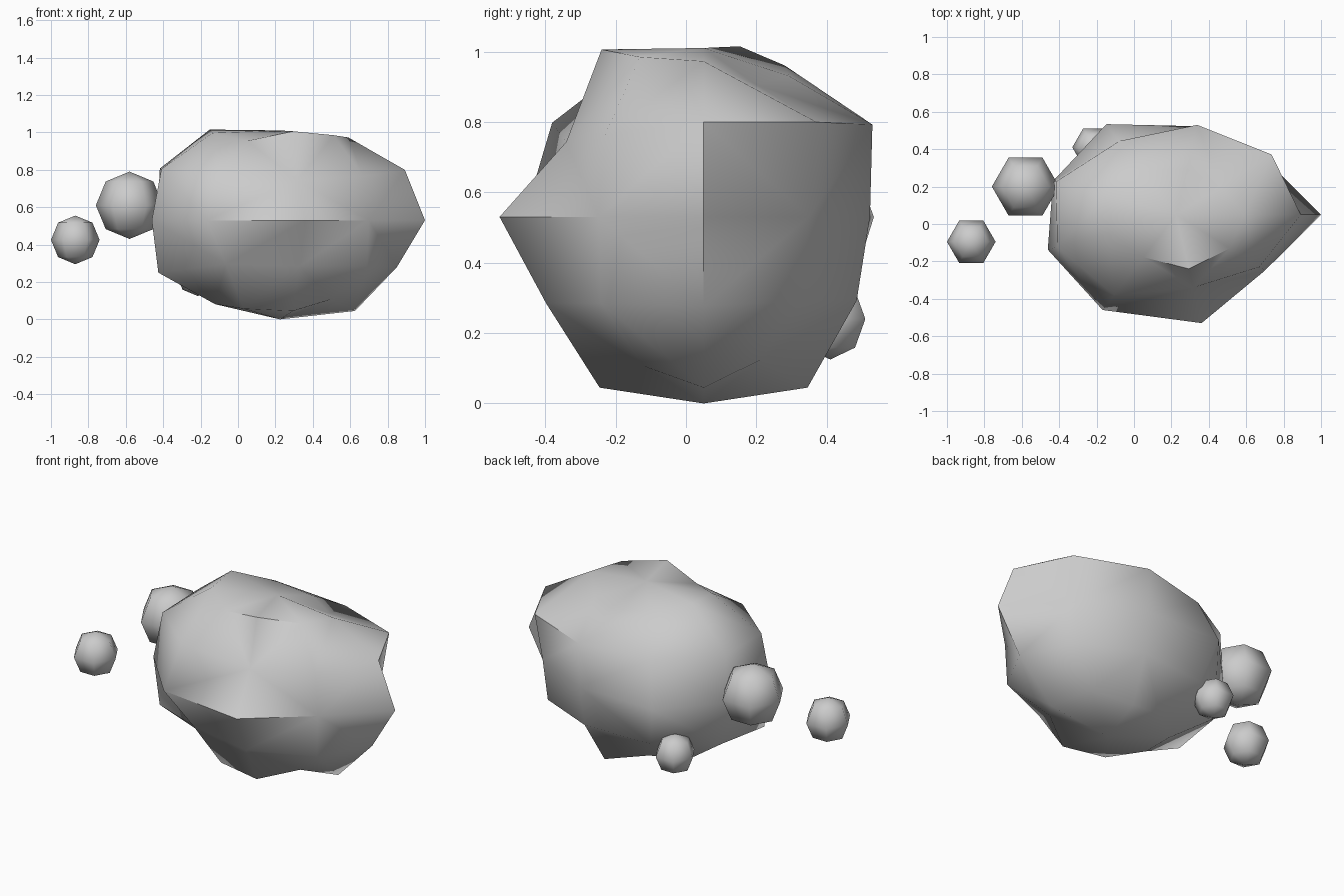
import bpy, bmesh, math
from mathutils import Vector

cube = bpy.data.objects.get("Cube")
if cube:
    bpy.data.objects.remove(cube, do_unlink=True)

# One grey stone colour
stone = bpy.data.materials.new("stone grey")
stone.use_nodes = True
GREY = (0.6, 0.6, 0.6, 1)
stone.diffuse_color = GREY
stone.node_tree.nodes["Principled BSDF"].inputs["Base Color"].default_value = GREY

# Lumpy radius of the big rock: one row per ring from top to bottom
RINGS = [
    (.73, .62, .66, .71, .80, .77, .70, .785, .75),
    (.77, .77, .75, .70, .79, .78, .765, .61, .67),
    (.775, .62, .64, .745, .70, .73, .785, .785, .62),
    (.72, .68, .68, .72, .75, .80, .67, .70, .70),
    (.80, .67, .80, .70, .74, .74, .78, .80, .70),
]
TOP, BOTTOM = .686, .757
CENTRE = Vector((.225, .05, .53))
SQUASH = Vector((1, .75, .7))


def lumpy_rock(name):
    bm = bmesh.new()

    def vert(radius, tilt, turn):
        d = Vector((math.sin(tilt) * math.cos(turn), math.sin(tilt) * math.sin(turn), math.cos(tilt)))
        return bm.verts.new(CENTRE + radius * d * SQUASH)

    top, bottom = vert(TOP, 0, 0), vert(BOTTOM, math.pi, 0)
    rows = []
    for i, ring in enumerate(RINGS):
        tilt = math.pi * (i + 1) / (len(RINGS) + 1)
        rows.append([vert(r, tilt, math.tau * j / len(ring)) for j, r in enumerate(ring)])
    n = len(rows[0])
    for j in range(n):
        k = (j + 1) % n
        bm.faces.new((top, rows[0][j], rows[0][k]))
        bm.faces.new((bottom, rows[-1][k], rows[-1][j]))
        for a, b in zip(rows, rows[1:]):
            bm.faces.new((a[j], b[j], b[k], a[k]))
    bmesh.ops.triangulate(bm, faces=bm.faces[:], quad_method='SHORT_EDGE')
    bmesh.ops.recalc_face_normals(bm, faces=bm.faces[:])
    mesh = bpy.data.meshes.new(name)
    bm.to_mesh(mesh)
    bm.free()
    mesh.materials.append(stone)
    ob = bpy.data.objects.new(name, mesh)
    bpy.context.collection.objects.link(ob)
    return ob


# Big rock, smooth with its hardest ridges kept sharp
big = lumpy_rock("big_rock")
bpy.ops.object.select_all(action='DESELECT')
big.select_set(True)
bpy.context.view_layer.objects.active = big
bpy.ops.object.shade_smooth_by_angle(angle=math.radians(55))

# Small six-sided rocks floating beside it
for name, radius, place in (
    ("large_fragment", .18, (-.58, .2, .61)),
    ("outer_fragment", .13, (-.87, -.095, .425)),
    ("rear_fragment", .115, (-.215, .41, .24)),
):
    bm = bmesh.new()
    bmesh.ops.create_uvsphere(bm, u_segments=6, v_segments=4, radius=radius)
    # Put two corners on the x axis
    far = max(bm.verts, key=lambda v: v.co.xy.length)
    turn = -math.atan2(far.co.y, far.co.x)
    for v in bm.verts:
        x, y = v.co.x, v.co.y
        v.co.x = x * math.cos(turn) - y * math.sin(turn)
        v.co.y = x * math.sin(turn) + y * math.cos(turn)
    for f in bm.faces:
        f.smooth = True
    mesh = bpy.data.meshes.new(name)
    bm.to_mesh(mesh)
    bm.free()
    mesh.materials.append(stone)
    ob = bpy.data.objects.new(name, mesh)
    ob.location = place
    bpy.context.collection.objects.link(ob)
